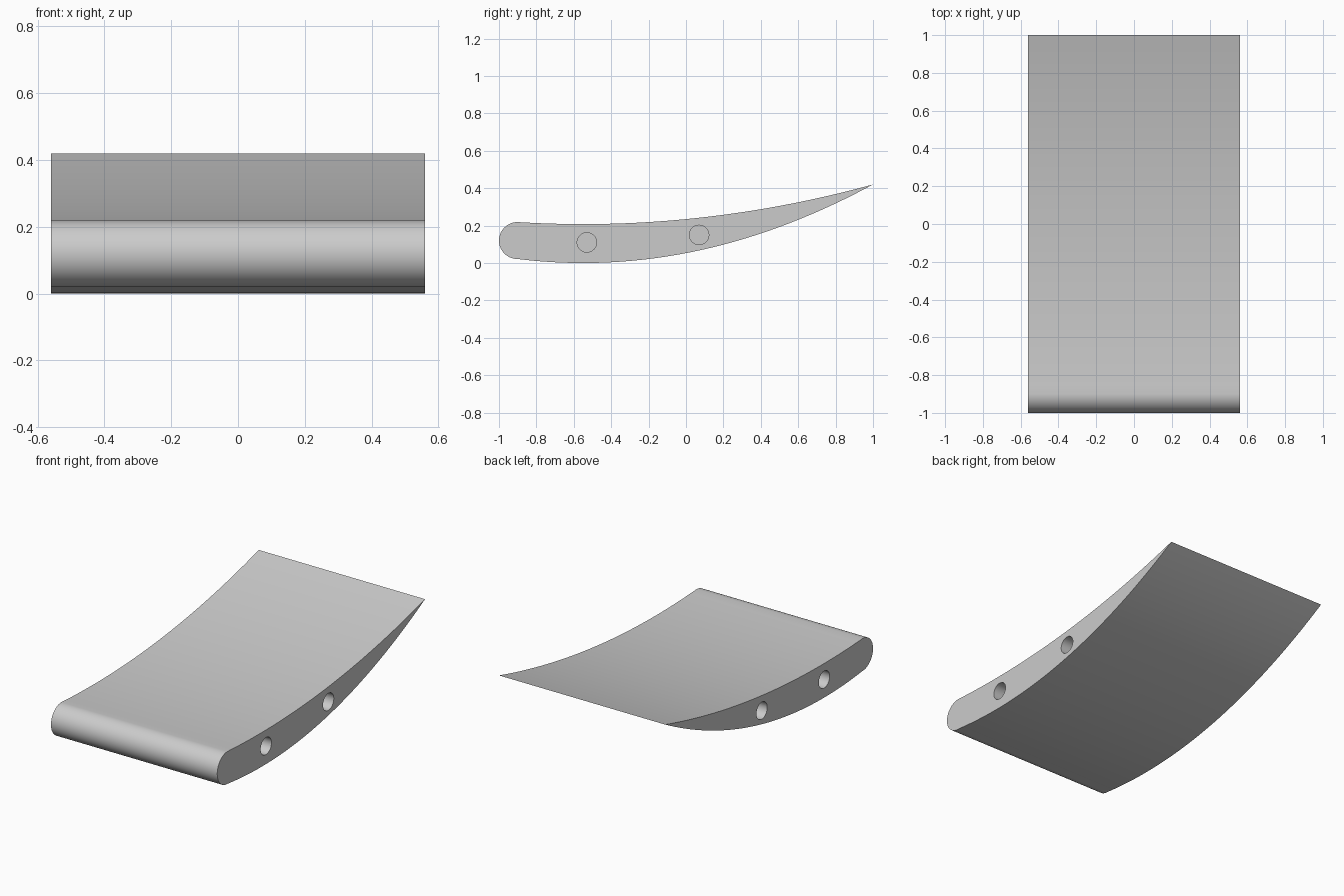
import bpy, bmesh, math

cube = bpy.data.objects.get("Cube")
if cube:
    bpy.data.objects.remove(cube, do_unlink=True)

HALF_WIDTH = 0.56
NOSE_Y, NOSE_Z, NOSE_R = -0.9, 0.12, 0.099
LOW_Y = -0.55          # lowest point of both curved surfaces
HOLE_R, HOLE_DEPTH = 0.052, 0.3
STEPS = 40

grey = bpy.data.materials.new("plain_grey")
grey.use_nodes = True
colour = (0.6, 0.6, 0.6, 1)
grey.diffuse_color = colour
grey.node_tree.nodes["Principled BSDF"].inputs["Base Color"].default_value = colour


def upper(y):
    return 0.208 + 0.0882 * (y - LOW_Y) ** 2


def lower(y):
    return 0.1748 * (y - LOW_Y) ** 2


# Blade profile: underside, sharp trailing edge, upper side, rounded nose
ys = [NOSE_Y + (1 - NOSE_Y) * i / STEPS for i in range(STEPS + 1)]
profile = [(y, lower(y)) for y in ys]
profile += [(y, upper(y)) for y in reversed(ys[:-1])]
for i in range(1, 24):
    a = math.pi / 2 + math.pi * i / 24
    profile.append((NOSE_Y + 0.1 * math.cos(a), NOSE_Z + NOSE_R * math.sin(a)))

# Extrude the profile across the width
bm = bmesh.new()
face = bm.faces.new([bm.verts.new((-HALF_WIDTH, y, z)) for y, z in profile])
ext = bmesh.ops.extrude_face_region(bm, geom=[face])
verts = [v for v in ext["geom"] if isinstance(v, bmesh.types.BMVert)]
bmesh.ops.translate(bm, verts=verts, vec=(2 * HALF_WIDTH, 0, 0))
bmesh.ops.recalc_face_normals(bm, faces=bm.faces)
mesh = bpy.data.meshes.new("blade_segment")
bm.to_mesh(mesh)
bm.free()
blade = bpy.data.objects.new("blade_segment", mesh)
bpy.context.collection.objects.link(blade)
mesh.materials.append(grey)


# Blind dowel holes in both ends
def drill(side, y, z):
    bpy.ops.mesh.primitive_cylinder_add(
        vertices=40, radius=HOLE_R, depth=2 * HOLE_DEPTH,
        location=(side * HALF_WIDTH, y, z), rotation=(0, math.pi / 2, 0))
    cutter = bpy.context.object
    cutter.name = "hole_cutter"
    cutter.hide_render = True
    cutter.data.materials.append(grey)
    cut = blade.modifiers.new("hole", 'BOOLEAN')
    cut.operation = 'DIFFERENCE'
    cut.solver = 'EXACT'
    cut.object = cutter
    bpy.context.view_layer.objects.active = blade
    bpy.ops.object.modifier_apply(modifier=cut.name)
    bpy.data.objects.remove(cutter, do_unlink=True)


for side in (-1, 1):
    drill(side, -0.53, 0.11)
    drill(side, 0.07, 0.15)

# Smooth curved surfaces, crisp edges
bpy.ops.object.select_all(action='DESELECT')
blade.select_set(True)
bpy.context.view_layer.objects.active = blade
bpy.ops.object.shade_smooth_by_angle(angle=math.radians(30))
